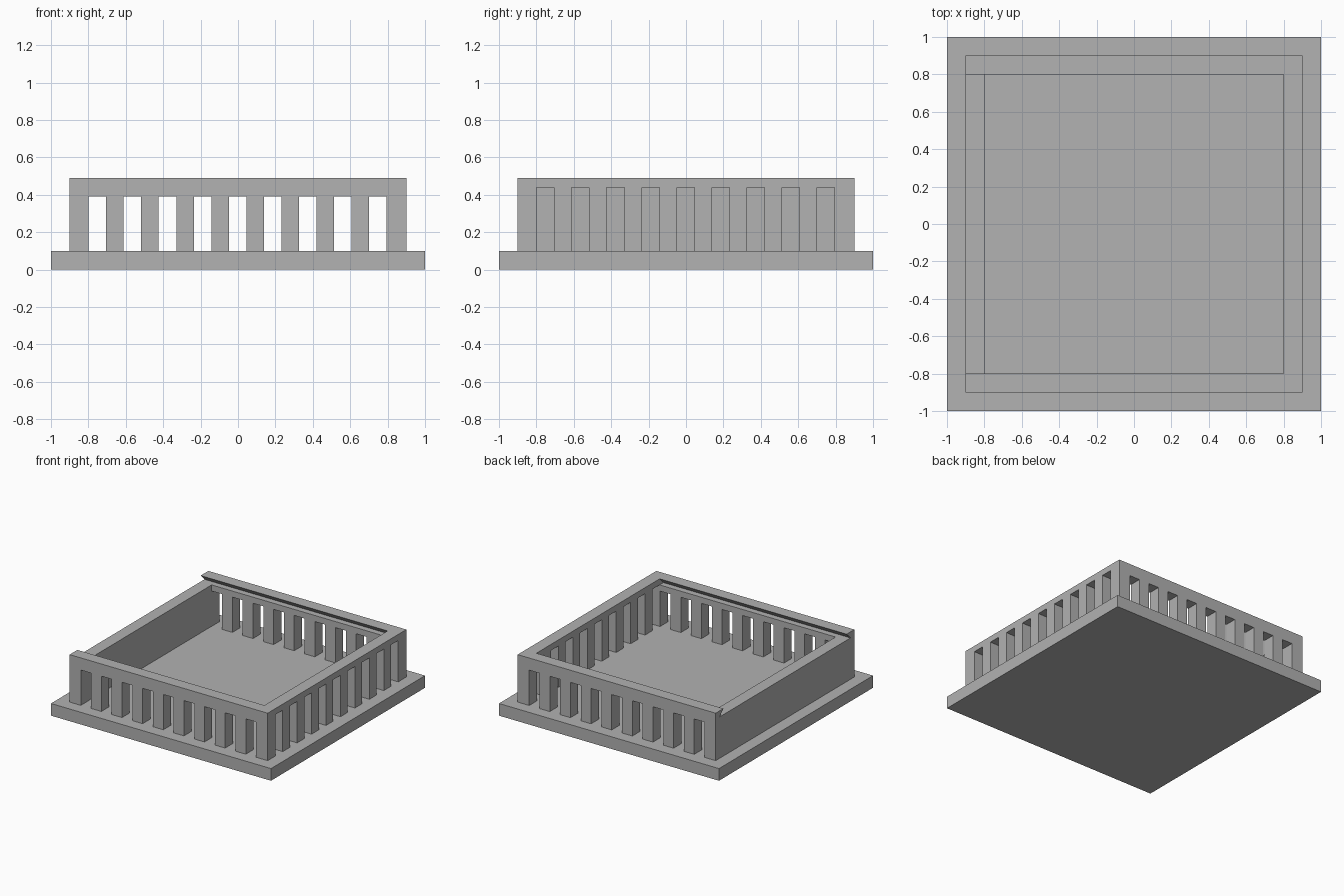
import bpy
import bmesh

cube = bpy.data.objects.get("Cube")
if cube:
    bpy.data.objects.remove(cube, do_unlink=True)

GREY = (0.445, 0.445, 0.445, 1.0)
grey = bpy.data.materials.new("plain_grey")
grey.use_nodes = True
grey.diffuse_color = GREY
grey.node_tree.nodes["Principled BSDF"].inputs["Base Color"].default_value = GREY

BASE_TOP, LEDGE, RIM = 0.10, 0.44, 0.49
OUTER, INNER, GROOVE = 0.90, 0.80, 0.85
SLOTS, PITCH, SLOT_W = 9, 0.1875, 0.094


def add_prism(bm, profile, x0, x1):
    """Extrude a closed (y, z) profile from x0 to x1."""
    face = bm.faces.new([bm.verts.new((x0, y, z)) for y, z in profile])
    out = bmesh.ops.extrude_face_region(bm, geom=[face])
    verts = [v for v in out["geom"] if isinstance(v, bmesh.types.BMVert)]
    bmesh.ops.translate(bm, verts=verts, vec=(x1 - x0, 0, 0))


def add_box(bm, x0, x1, y0, y1, z0, z1):
    add_prism(bm, [(y0, z0), (y1, z0), (y1, z1), (y0, z1)], x0, x1)


def make_object(name, bm):
    bmesh.ops.recalc_face_normals(bm, faces=bm.faces)
    mesh = bpy.data.meshes.new(name)
    bm.to_mesh(mesh)
    bm.free()
    mesh.materials.append(grey)
    obj = bpy.data.objects.new(name, mesh)
    bpy.context.collection.objects.link(obj)
    return obj


def cut(target, bm):
    """Subtract the cutter shape and discard it."""
    cutter = make_object("cutter", bm)
    cutter.hide_render = True
    mod = target.modifiers.new("cut", "BOOLEAN")
    mod.operation = "DIFFERENCE"
    mod.solver = "EXACT"
    mod.object = cutter
    bpy.context.view_layer.objects.active = target
    bpy.ops.object.modifier_apply(modifier=mod.name)
    bpy.data.objects.remove(cutter, do_unlink=True)


# Base plate
bm = bmesh.new()
add_box(bm, -1, 1, -1, 1, 0, BASE_TOP)
make_object("base_plate", bm)

# Square ring of walls
bm = bmesh.new()
add_box(bm, -OUTER, OUTER, -OUTER, OUTER, BASE_TOP, RIM)
walls = make_object("walls", bm)

bm = bmesh.new()
add_box(bm, -INNER, INNER, -INNER, INNER, 0, 1)
cut(walls, bm)

# Dovetail channel for a sliding lid, open at the -x end
bm = bmesh.new()
half = [(GROOVE, LEDGE), (INNER, RIM), (INNER, 1)]
profile = half + [(-y, z) for y, z in reversed(half)]
add_prism(bm, profile, -1, INNER)
cut(walls, bm)

# Slots through the front and back walls
starts = [-INNER + 0.001 + i * PITCH for i in range(SLOTS)]
bm = bmesh.new()
for s in starts:
    add_box(bm, s, s + SLOT_W, -1, 1, 0, LEDGE - 0.05)
cut(walls, bm)

# Taller slots through the left wall; the right wall stays solid
bm = bmesh.new()
for s in starts:
    add_box(bm, 0.5, 1, s, s + SLOT_W, 0, RIM - 0.05)
cut(walls, bm)
